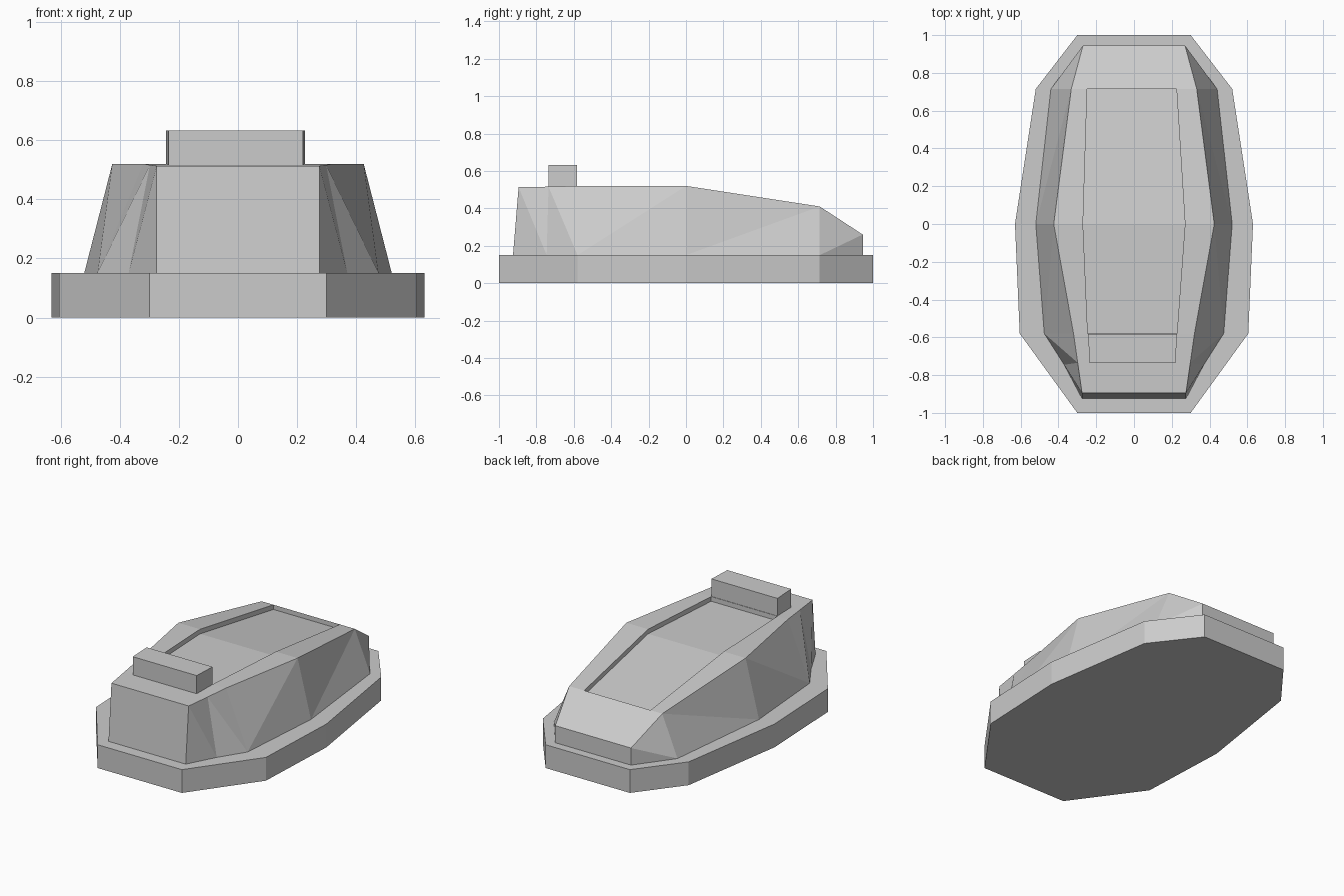
import bpy
import bmesh

cube = bpy.data.objects.get("Cube")
if cube:
    bpy.data.objects.remove(cube, do_unlink=True)

GREY = (0.6, 0.6, 0.6, 1.0)
mat = bpy.data.materials.new("plain_grey")
mat.use_nodes = True
mat.diffuse_color = GREY
mat.node_tree.nodes["Principled BSDF"].inputs["Base Color"].default_value = GREY


def finish(bm, name):
    """Turn a bmesh into a flat-shaded grey object."""
    bmesh.ops.recalc_face_normals(bm, faces=bm.faces[:])
    mesh = bpy.data.meshes.new(name)
    bm.to_mesh(mesh)
    bm.free()
    mesh.materials.append(mat)
    obj = bpy.data.objects.new(name, mesh)
    bpy.context.collection.objects.link(obj)
    return obj


def prism(name, outline, z0, z1):
    """Extrude a closed xy outline between two heights."""
    bm = bmesh.new()
    low = [bm.verts.new((x, y, z0)) for x, y in outline]
    high = [bm.verts.new((x, y, z1)) for x, y in outline]
    bm.faces.new(low)
    bm.faces.new(high)
    n = len(outline)
    for i in range(n):
        j = (i + 1) % n
        bm.faces.new((low[i], low[j], high[j], high[i]))
    return finish(bm, name)


# Base slab: half outline mirrored across x
half = [(0.30, -1), (0.605, -0.58), (0.63, 0), (0.52, 0.715), (0.30, 1)]
prism("base_slab", half + [(-x, y) for x, y in reversed(half)], 0, 0.15)

# Raised block at the front of the recess
prism("front_block", [(-0.235, -0.735), (0.22, -0.735),
                      (0.227, -0.583), (-0.243, -0.583)], 0.485, 0.633)

# Hull, front to back: (top x, y, z) and (bottom x, y)
top = [(0.275, -0.895, 0.513), (0.298, -0.735, 0.516), (0.32, -0.58, 0.52),
       (0.425, 0, 0.52), (0.332, 0.715, 0.41), (0.27, 0.945, 0.26)]
bottom = [(0.275, -0.925), (0.37, -0.745), (0.475, -0.58),
          (0.52, 0), (0.44, 0.715), (0.27, 0.945)]
# Recess edge (right x, left x) at hull stations two to four
recess = [(0.227, -0.245), (0.27, -0.27), (0.225, -0.248)]
DEPTH = 0.03

bm = bmesh.new()
T, B, R, F = [], [], [], []
for side, s in enumerate((1, -1)):
    T.append([bm.verts.new((s * x, y, z)) for x, y, z in top])
    B.append([bm.verts.new((s * x, y, 0.15)) for x, y in bottom])
    edge = [(r[side], t[1], t[2]) for r, t in zip(recess, top[2:5])]
    R.append([bm.verts.new(p) for p in edge])
    F.append([bm.verts.new((x, y, z - DEPTH)) for x, y, z in edge])

for t, b, r, f in zip(T, B, R, F):
    # Faceted flanks
    for i in range(5):
        if i < 2:
            bm.faces.new((t[i], b[i], b[i + 1]))
            bm.faces.new((t[i], b[i + 1], t[i + 1]))
        else:
            bm.faces.new((t[i], b[i], t[i + 1]))
            bm.faces.new((b[i], b[i + 1], t[i + 1]))
    # Rim and recess side walls
    for i in range(2):
        bm.faces.new((t[i + 2], t[i + 3], r[i + 1], r[i]))
        bm.faces.new((r[i], r[i + 1], f[i + 1], f[i]))

# Recess floor and end walls
for i in range(2):
    bm.faces.new((F[0][i], F[0][i + 1], F[1][i + 1], F[1][i]))
for i in (0, 2):
    bm.faces.new((R[0][i], R[1][i], F[1][i], F[0][i]))

# Front deck, rear slope, end faces and underside
bm.faces.new((T[0][0], T[0][1], T[1][1], T[1][0]))
bm.faces.new((T[0][1], T[0][2], R[0][0], R[1][0], T[1][2], T[1][1]))
bm.faces.new((T[0][4], T[0][5], T[1][5], T[1][4], R[1][2], R[0][2]))
for i in (0, 5):
    bm.faces.new((T[0][i], T[1][i], B[1][i], B[0][i]))
bm.faces.new(B[0] + B[1][::-1])
finish(bm, "faceted_hull")
